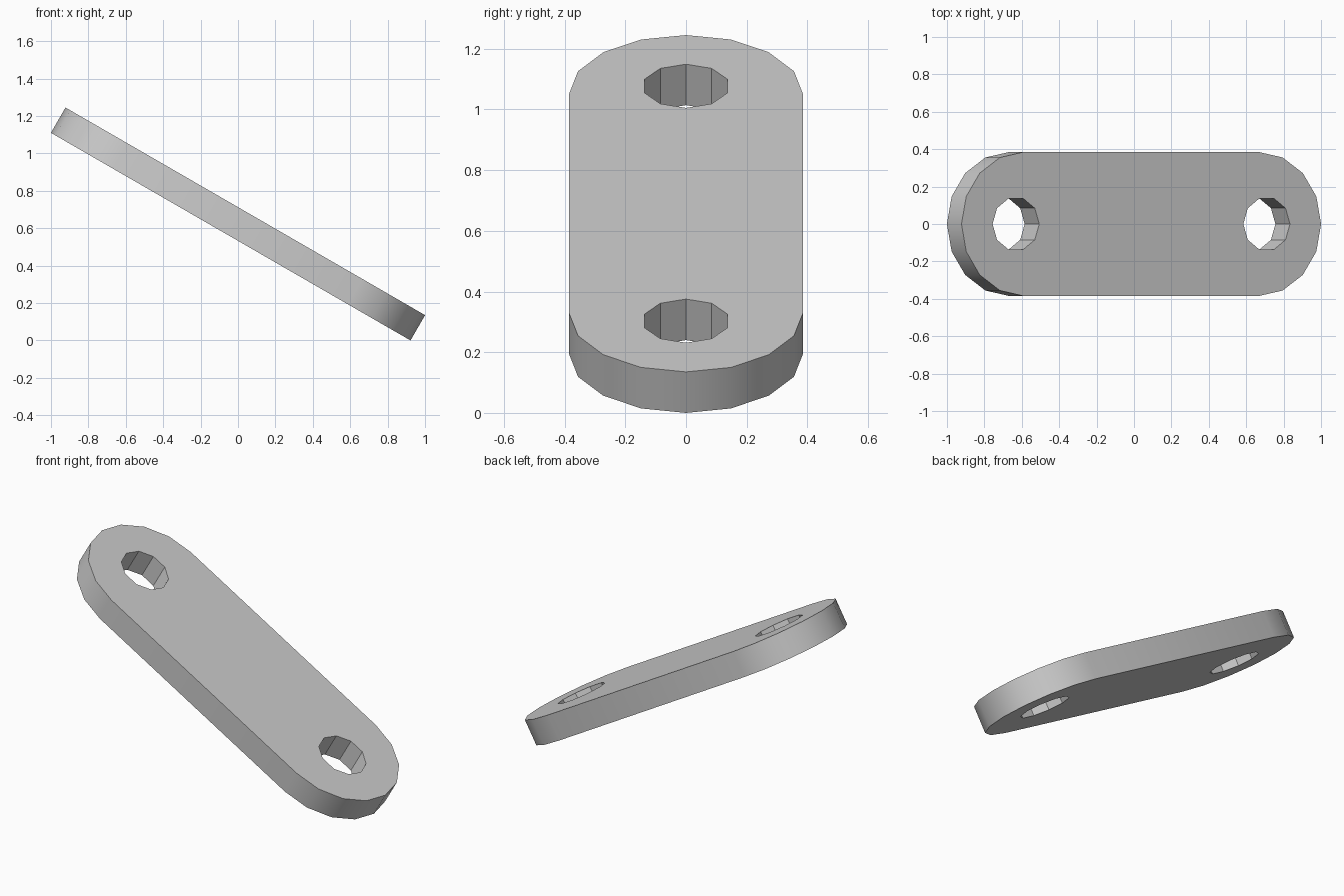
import bpy, bmesh
from math import sin, cos, pi, radians

if "Cube" in bpy.data.objects:
    bpy.data.objects.remove(bpy.data.objects["Cube"])

HALF_LEN, RADIUS, THICK = 1.11, 0.385, 0.156
HOLE_X, HOLE_R = 0.774, 0.144
TILT = radians(30)


def arc(cx, r, start, sweep, steps, closed=False):
    n = steps if closed else steps + 1
    return [(cx + r * cos(start + sweep * i / steps),
             r * sin(start + sweep * i / steps)) for i in range(n)]


def add_loop(curve, pts):
    s = curve.splines.new('POLY')
    s.points.add(len(pts) - 1)
    for p, (x, y) in zip(s.points, pts):
        p.co = (x, y, 0, 1)
    s.use_cyclic_u = True


# Rounded plate outline with two ten-sided holes
curve = bpy.data.curves.new("link_plate", 'CURVE')
curve.dimensions = '2D'
curve.fill_mode = 'BOTH'
curve.extrude = THICK / 2
cx = HALF_LEN - RADIUS
add_loop(curve, arc(cx, RADIUS, -pi / 2, pi, 8) + arc(-cx, RADIUS, pi / 2, pi, 8))
for x in (-HOLE_X, HOLE_X):
    add_loop(curve, arc(x, HOLE_R, 0, 2 * pi, 10, closed=True))

plate = bpy.data.objects.new("link_plate", curve)
bpy.context.collection.objects.link(plate)
bpy.context.view_layer.objects.active = plate
plate.select_set(True)
bpy.ops.object.convert(target='MESH')
plate = bpy.context.object

# Weld caps to walls
bm = bmesh.new()
bm.from_mesh(plate.data)
bmesh.ops.remove_doubles(bm, verts=bm.verts, dist=1e-4)
bmesh.ops.recalc_face_normals(bm, faces=bm.faces)
bm.to_mesh(plate.data)
bm.free()

# Tilt down to the right, resting on its lower edge
plate.rotation_euler = (0, TILT, 0)
plate.location.z = HALF_LEN * sin(TILT) + THICK / 2 * cos(TILT)
bpy.ops.object.shade_smooth_by_angle(angle=radians(30))
